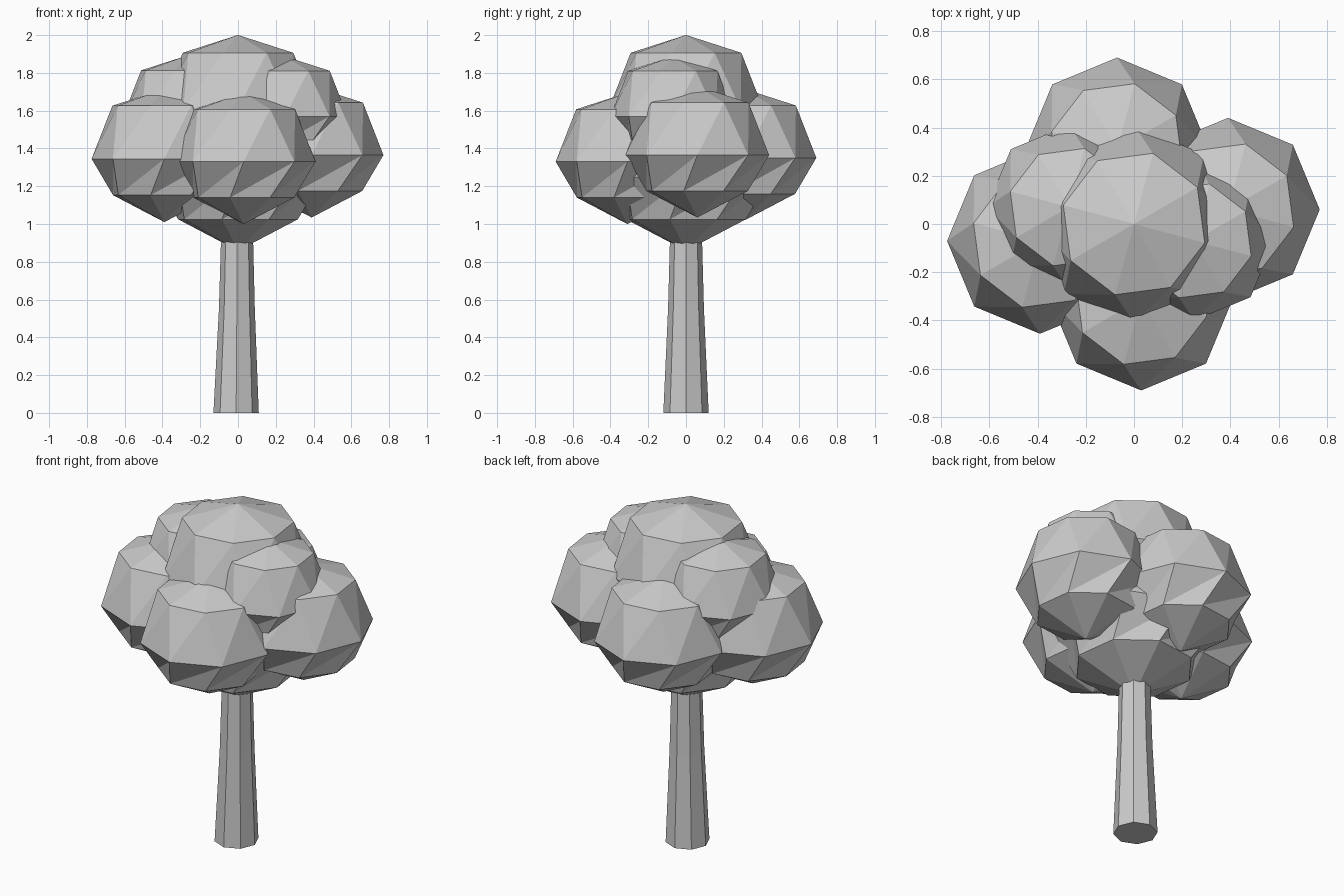
import bpy, bmesh
from math import cos, sin, radians, pi
from mathutils import Vector

cube = bpy.data.objects.get("Cube")
if cube:
    bpy.data.objects.remove(cube)

SIDES = 8
TWIST = radians(-15)


def make_material(name, color):
    mat = bpy.data.materials.new(name)
    mat.use_nodes = True
    mat.diffuse_color = color
    mat.node_tree.nodes["Principled BSDF"].inputs["Base Color"].default_value = color
    return mat


grey = make_material("plain_grey", (0.6, 0.6, 0.6, 1))


def ring(bm, center, radius, z, turn=0.0):
    """Add one level ring of vertices around a centre."""
    angles = [turn + 2 * pi * i / SIDES for i in range(SIDES)]
    return [bm.verts.new((center[0] + radius * cos(a), center[1] + radius * sin(a), z))
            for a in angles]


def finish(bm, name):
    bmesh.ops.recalc_face_normals(bm, faces=bm.faces)
    mesh = bpy.data.meshes.new(name)
    bm.to_mesh(mesh)
    bm.free()
    mesh.materials.append(grey)
    obj = bpy.data.objects.new(name, mesh)
    bpy.context.collection.objects.link(obj)
    return obj


def leaf_clump(name, center, r):
    """Faceted ball: wide middle ring, two twisted smaller rings and two poles."""
    bm = bmesh.new()
    c = Vector(center)
    upper = ring(bm, c, 0.74 * r, c.z + 0.73 * r, TWIST)
    middle = ring(bm, c, r, c.z)
    lower = ring(bm, c, 0.73 * r, c.z - 0.5 * r, TWIST)
    top = bm.verts.new(c + Vector((0, 0, 0.96 * r)))
    bottom = bm.verts.new(c - Vector((0, 0, 0.87 * r)))
    for i in range(SIDES):
        j = (i + 1) % SIDES
        bm.faces.new((top, upper[i], upper[j]))
        bm.faces.new((middle[i], middle[j], upper[j]))
        bm.faces.new((middle[i], upper[j], upper[i]))
        bm.faces.new((middle[i], lower[i], middle[j]))
        bm.faces.new((lower[i], lower[j], middle[j]))
        bm.faces.new((bottom, lower[j], lower[i]))
    return finish(bm, name)


# Crown of overlapping leaf clumps
clumps = {
    "crown_top": ((0, 0, 1.607), 0.41),
    "crown_base": ((0, 0, 1.25), 0.45),
    "crown_front": ((0.03, -0.31, 1.33), 0.38),
    "crown_back": ((-0.07, 0.31, 1.35), 0.38),
    "crown_left": ((0.39, 0.06, 1.365), 0.38),
    "crown_right": ((-0.39, -0.07, 1.345), 0.385),
    "crown_upper_left": ((0.25, -0.07, 1.57), 0.33),
    "crown_upper_right": ((-0.27, 0.07, 1.565), 0.34),
}
for name, (center, radius) in clumps.items():
    leaf_clump(name, center, radius)

# Tapered trunk, reaching into the crown
bm = bmesh.new()
levels = [(-0.01, 0.12, 0), (-0.006, 0.095, 0.55), (-0.005, 0.085, 0.92)]
rings = [ring(bm, (x, 0), r, z) for x, r, z in levels]
for a, b in zip(rings, rings[1:]):
    for i in range(SIDES):
        j = (i + 1) % SIDES
        bm.faces.new((a[i], a[j], b[j], b[i]))
bm.faces.new(rings[0])
bm.faces.new(rings[-1])
finish(bm, "trunk")
